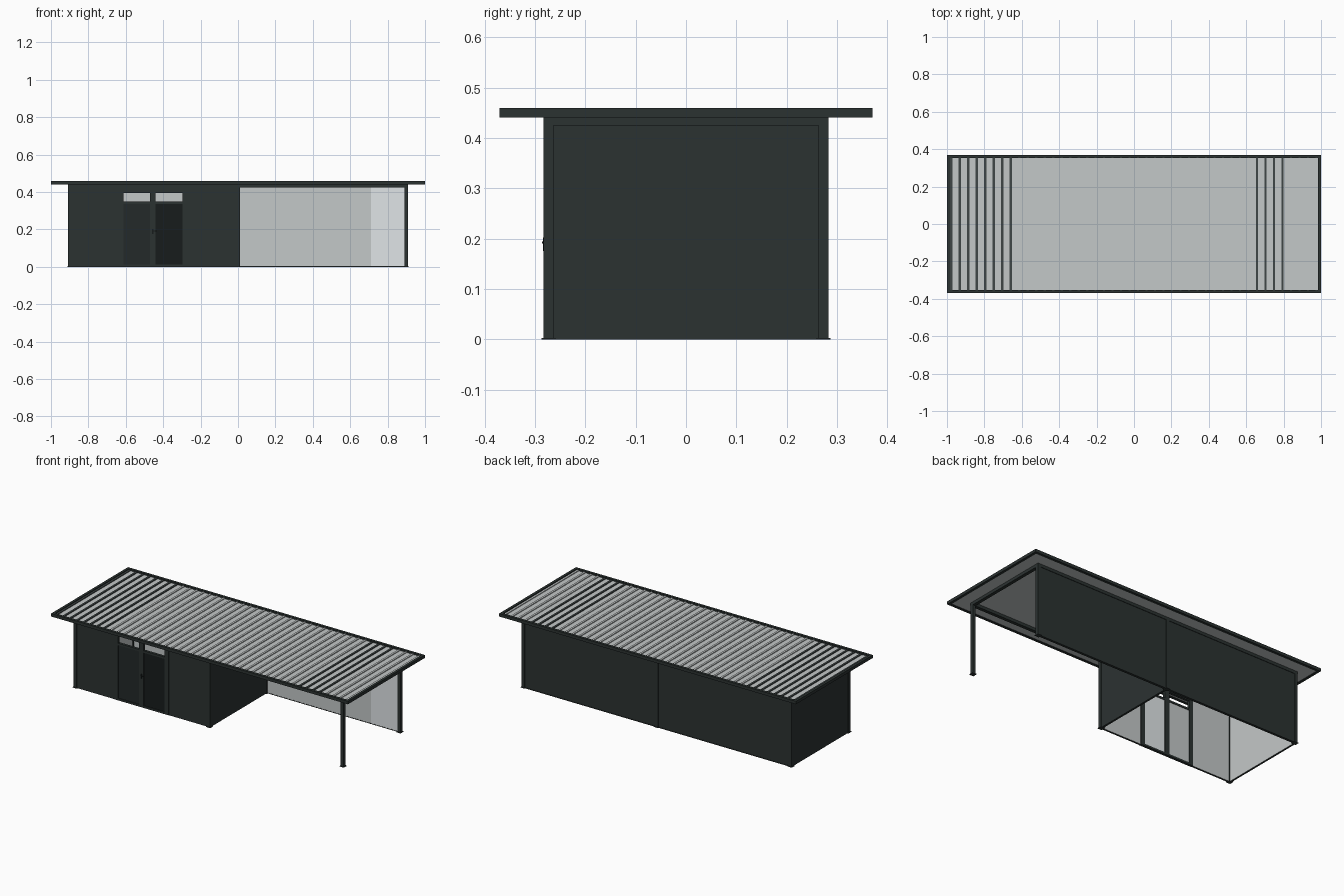
import bpy, bmesh
from mathutils import Vector

if "Cube" in bpy.data.objects:
    bpy.data.objects.remove(bpy.data.objects["Cube"])


def material(name, hexcol):
    def lin(c):
        c /= 255
        return c / 12.92 if c <= 0.04045 else ((c + 0.055) / 1.055) ** 2.4
    m = bpy.data.materials.new(name)
    m.diffuse_color = [lin(int(hexcol[i:i + 2], 16)) for i in (0, 2, 4)] + [1]
    m.use_nodes = True
    m.node_tree.nodes["Principled BSDF"].inputs["Base Color"].default_value = m.diffuse_color
    return m


DARK = material("anthracite", "2b3231")
DOOR = material("door_grey", "232929")
SHADE = material("near_black", "171c1c")
LIGHT = material("light_grey", "c4c8c8")
PALE = material("pale_grey", "e4e9eb")
RIB = material("rib_grey", "3f4646")


def box(name, x, y, z, mat, inner=None, inward=None):
    """Box from ranges; faces pointing along 'inward' get the 'inner' material."""
    bm = bmesh.new()
    bmesh.ops.create_cube(bm, size=1)
    for v in bm.verts:
        v.co = Vector([r[0] if c < 0 else r[1] for r, c in zip((x, y, z), v.co)])
    bm.normal_update()
    me = bpy.data.meshes.new(name)
    me.materials.append(mat)
    if inner:
        me.materials.append(inner)
        for f in bm.faces:
            f.material_index = int(f.normal.dot(Vector(inward)) > 0.9)
    bm.to_mesh(me)
    bm.free()
    ob = bpy.data.objects.new(name, me)
    bpy.context.collection.objects.link(ob)
    return ob


H = 0.425          # wall height
X, Y = 0.91, 0.283  # outer frame half sizes
T = 0.02           # post size

# posts with base plates
for x in (-X + T / 2, 0, X - T / 2):
    for s in (-1, 1):
        yc = s * (Y - T / 2)
        box("post", (x - T / 2, x + T / 2), (yc - T / 2, yc + T / 2), (0, 0.443), DARK)
        box("post_base", (x - 0.014, x + 0.014), (yc - 0.014, yc + 0.014), (0, 0.003), DARK)

# top beams
for s in (-1, 1):
    y = sorted((s * Y, s * (Y - T)))
    box("long_beam", (-X, X), y, (H, 0.443), DARK)
for x in (-X, -T / 2, X - T):
    box("cross_beam", (x, x + T), (-Y + T, Y - T), (H, 0.443), DARK)

# base rails
box("back_rail", (-X + T, X - T), (Y - 0.016, Y - 0.001), (0, 0.004), DARK)

# back wall: dark outside, light inside
W = 0.012
yb = (Y - 0.003 - W, Y - 0.003)
for name, x, col in (("room_back_wall", (-X + T, -T / 2), LIGHT),
                     ("carport_back_wall", (T / 2, 0.71), LIGHT),
                     ("carport_back_end_panel", (0.71, X - T), PALE)):
    box(name, x, yb, (0, H), DARK, col, (0, -1, 0))

# room side walls
box("left_wall", (-X + 0.003, -X + 0.003 + W), (-Y + T, Y - T), (0, H), DARK, LIGHT, (1, 0, 0))
box("room_right_wall", (T / 2 - 0.003 - W, T / 2 - 0.003), (-Y + T, Y - T), (0, H),
    DARK, LIGHT, (-1, 0, 0))

# front wall panels
yf = (-Y + 0.004, -Y + 0.004 + W)
for x in ((-X + T, -0.635), (-0.27, -T / 2)):
    box("front_panel", x, yf, (0, H), DARK, LIGHT, (0, 1, 0))

# door frame: jambs, mullion, head, transom rail
yd = (-Y + 0.002, -Y + 0.018)
for x in ((-0.635, -0.612), (-0.47, -0.44), (-0.298, -0.27)):
    box("door_jamb", x, yd, (0, H), DARK)
for x in ((-0.612, -0.47), (-0.44, -0.298)):
    box("door_head", x, yd, (0.396, H), DARK)
    box("transom_rail", x, yd, (0.336, 0.348), DARK)
    box("door_sill", x, yd, (0, 0.012), DARK)

# door leaves
ydl = (-Y + 0.007, -Y + 0.015)
box("left_door", (-0.612, -0.47), ydl, (0.012, 0.336), DOOR, LIGHT, (0, 1, 0))
box("right_door", (-0.44, -0.298), ydl, (0.012, 0.336), SHADE, PALE, (0, 1, 0))

# door handle
box("handle_plate", (-0.459, -0.451), (-Y - 0.001, -Y + 0.003), (0.175, 0.202), SHADE)
box("handle_lever", (-0.459, -0.435), (-Y - 0.003, -Y), (0.19, 0.194), SHADE)

# roof sheet and fascia
RX, RY, F = 1.0, 0.37, 0.016
box("roof_sheet", (-RX + F, RX - F), (-RY + F, RY - F), (0.444, 0.450), LIGHT)
for s in (-1, 1):
    box("long_fascia", (-RX, RX), sorted((s * RY, s * (RY - F))), (0.441, 0.459), DARK)
    box("end_fascia", sorted((s * RX, s * (RX - F))), (-RY + F, RY - F), (0.441, 0.459), DARK)

# roof ribs: dark toward both ends, light in the middle
for i in range(44):
    x = -0.977 + i * 0.0454
    dark = x < -0.64 or 0.64 < x < 0.81
    box("roof_rib", (x - 0.006, x + 0.006), (-RY + F, RY - F), (0.450, 0.455),
        RIB if dark else LIGHT)
